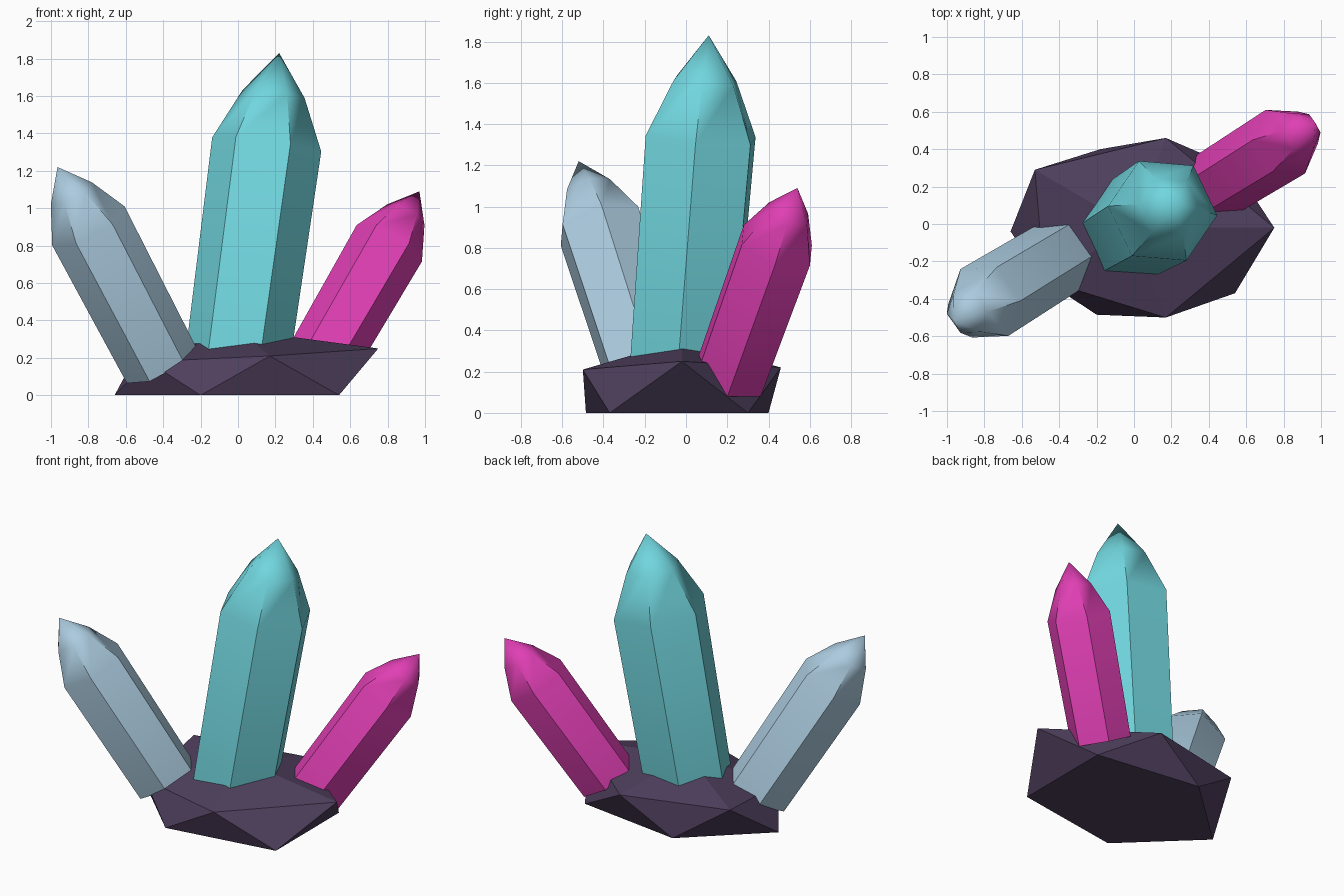
import bpy, bmesh, math
from mathutils import Vector

if "Cube" in bpy.data.objects:
    bpy.data.objects.remove(bpy.data.objects["Cube"])


def material(name, rgb):
    m = bpy.data.materials.new(name)
    m.diffuse_color = (*rgb, 1)
    m.use_nodes = True
    m.node_tree.nodes["Principled BSDF"].inputs["Base Color"].default_value = m.diffuse_color
    return m


def make_object(name, bm, mat):
    bmesh.ops.recalc_face_normals(bm, faces=bm.faces)
    mesh = bpy.data.meshes.new(name)
    bm.to_mesh(mesh)
    bm.free()
    mesh.materials.append(mat)
    ob = bpy.data.objects.new(name, mesh)
    bpy.context.collection.objects.link(ob)
    return ob


def crystal(name, tip, lean, radius, length, twist, mat):
    """Six-sided shaft with a two-step pointed cap, leaning along an axis."""
    axis = Vector((*lean, 1)).normalized()
    tip = Vector(tip)
    side = Vector((-axis.y, axis.x, 0)).normalized()
    up = axis.cross(side)
    cap = 1.68 * radius
    bm = bmesh.new()
    rings = []
    # foot, shoulder and cap rings: distance below the tip, radius
    for dist, r in ((length, 0.95 * radius), (cap, radius), (0.45 * cap, 0.57 * radius)):
        ring = []
        for i in range(6):
            a = math.radians(60 * i + twist)
            ring.append(bm.verts.new(tip - axis * dist + (side * math.cos(a) + up * math.sin(a)) * r))
        rings.append(ring)
    point = bm.verts.new(tip)
    bm.faces.new(rings[0])
    for i in range(6):
        j = (i + 1) % 6
        for lo, hi in zip(rings, rings[1:]):
            bm.faces.new((lo[i], lo[j], hi[j], hi[i]))
        bm.faces.new((rings[2][i], rings[2][j], point))
    ob = make_object(name, bm, mat)
    # smooth cap, crisp shaft edges
    bpy.ops.object.select_all(action='DESELECT')
    ob.select_set(True)
    bpy.context.view_layer.objects.active = ob
    bpy.ops.object.shade_smooth_by_angle(angle=math.radians(55))
    return ob


rock_mat = material("dark purple rock", (0.078, 0.050, 0.110))
teal_mat = material("turquoise crystal", (0.165, 0.67, 0.73))
pink_mat = material("magenta crystal", (0.745, 0.050, 0.456))
blue_mat = material("pale blue crystal", (0.41, 0.60, 0.74))

# Faceted rock base: flat five-sided foot, staggered wider rim, low peak
bm = bmesh.new()
foot = [bm.verts.new((x, y, 0)) for x, y in
        ((0.54, 0.30), (-0.18, 0.40), (-0.66, -0.04), (-0.20, -0.485), (0.54, -0.37))]
rim = [bm.verts.new(p) for p in
       ((0.75, -0.02, 0.25), (0.17, 0.46, 0.22), (-0.53, 0.29, 0.24),
        (-0.48, -0.30, 0.18), (0.17, -0.50, 0.21))]
peak = bm.verts.new((0, -0.02, 0.35))
bm.faces.new(foot)
for i in range(5):
    j = (i + 1) % 5
    bm.faces.new((rim[i], foot[i], rim[j]))
    bm.faces.new((foot[i], foot[j], rim[j]))
    bm.faces.new((rim[i], rim[j], peak))
make_object("rock_base", bm, rock_mat)

# Crystals
crystal("tall_crystal", (0.22, 0.11, 1.83), (0.136, 0.08), 0.295, 1.68, -5, teal_mat)
crystal("right_crystal", (0.97, 0.54, 1.09), (0.58, 0.36), 0.20, 1.11, 0, pink_mat)
crystal("left_crystal", (-0.965, -0.52, 1.22), (-0.525, -0.32), 0.22, 1.24, 5, blue_mat)
